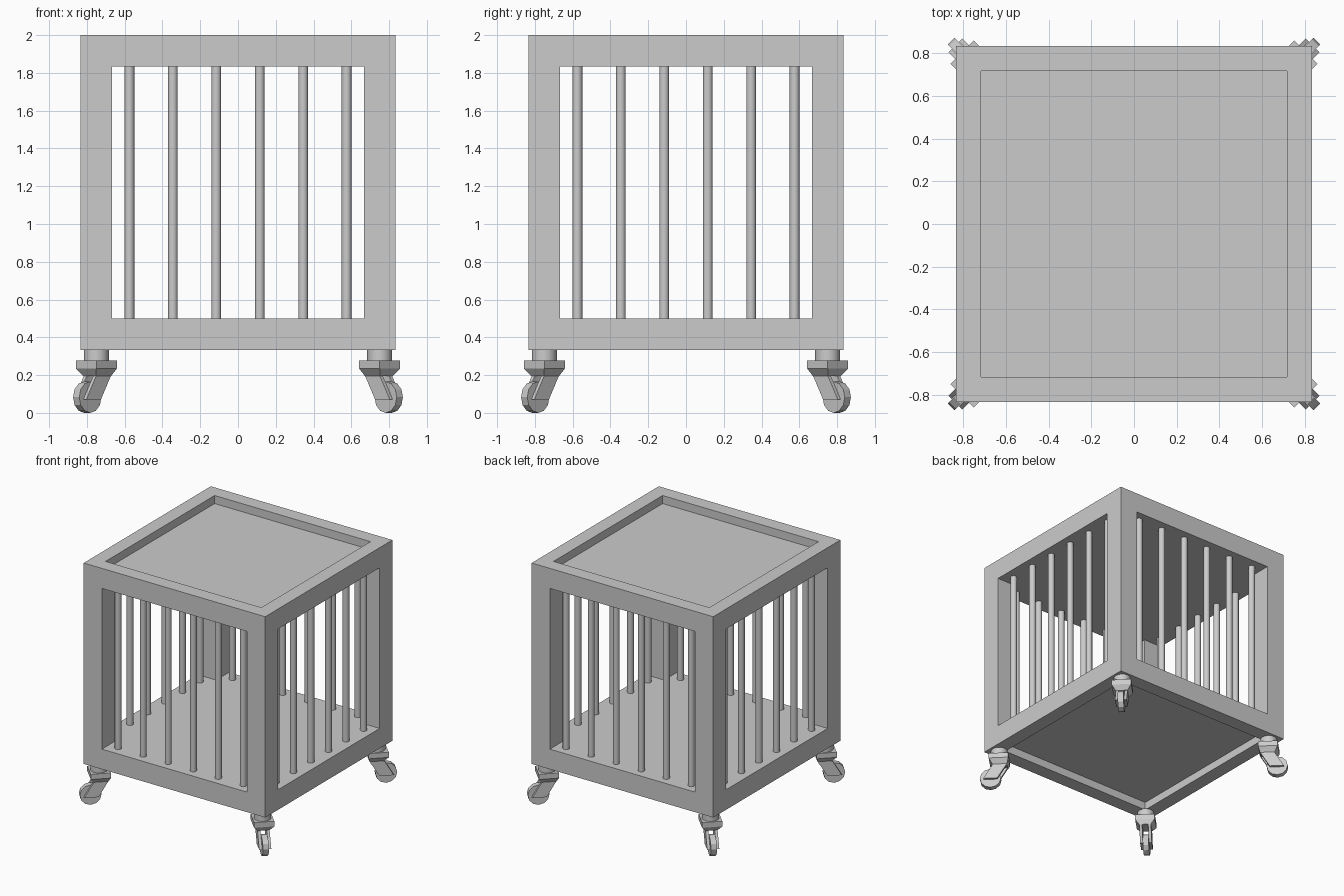
import bpy, bmesh
from math import radians, atan2
from mathutils import Matrix, Vector

if "Cube" in bpy.data.objects:
    bpy.data.objects.remove(bpy.data.objects["Cube"])

H = 5 / 6        # half width of the cage
T = 1 / 6        # frame thickness
Z0 = 1 / 3       # underside of the cage


def finish(name, bm, smooth=False):
    bmesh.ops.recalc_face_normals(bm, faces=bm.faces[:])
    me = bpy.data.meshes.new(name)
    bm.to_mesh(me)
    bm.free()
    ob = bpy.data.objects.new(name, me)
    bpy.context.collection.objects.link(ob)
    if smooth:
        bpy.ops.object.select_all(action='DESELECT')
        ob.select_set(True)
        bpy.context.view_layer.objects.active = ob
        bpy.ops.object.shade_smooth_by_angle(angle=radians(40))
    return ob


def box(bm, lo, hi):
    lo, hi = Vector(lo), Vector(hi)
    m = Matrix.Translation((lo + hi) / 2) @ Matrix.Diagonal((*(hi - lo), 1))
    bmesh.ops.create_cube(bm, size=1, matrix=m)


def cylinder(bm, r, depth, centre, sides, rot=Matrix.Identity(4)):
    bmesh.ops.create_cone(bm, cap_ends=True, segments=sides, radius1=r, radius2=r,
                          depth=depth, matrix=Matrix.Translation(centre) @ rot)


def loft(bm, rings):
    """Join equal-length point rings into one closed solid."""
    vs = [[bm.verts.new(p) for p in ring] for ring in rings]
    n = len(vs[0])
    for a, b in zip(vs, vs[1:]):
        for i in range(n):
            bm.faces.new((a[i], a[(i + 1) % n], b[(i + 1) % n], b[i]))
    bm.faces.new(vs[0])
    bm.faces.new(vs[-1])


def rect(u0, u1, v0, v1, z):
    return [(u0, v0, z), (u1, v0, z), (u1, v1, z), (u0, v1, z)]


# Floor and roof: slabs with a shallow recess on the outer face
def slab(name, z, side):
    bm = bmesh.new()
    box(bm, (-H, -H, z), (H, H, z + T))
    bm.normal_update()
    face = [f for f in bm.faces if f.normal.z * side > 0.9]
    bmesh.ops.inset_region(bm, faces=face, thickness=T)
    rim = bmesh.ops.extrude_face_region(bm, geom=face)
    verts = [g for g in rim['geom'] if isinstance(g, bmesh.types.BMVert)]
    bmesh.ops.translate(bm, verts=verts, vec=(0, 0, -side * 0.067))
    bmesh.ops.delete(bm, geom=face, context='FACES')
    finish(name, bm)


slab("floor_frame", Z0, -1)
slab("roof_frame", 2 - T, 1)

# Corner posts
corners = [(sx, sy) for sx in (-1, 1) for sy in (-1, 1)]
bm = bmesh.new()
for sx, sy in corners:
    c = H - T / 2
    box(bm, (sx * c - T / 2, sy * c - T / 2, Z0 + T),
        (sx * c + T / 2, sy * c + T / 2, 2 - T))
finish("corner_posts", bm)

# Six round bars on each side
bm = bmesh.new()
for i in range(6):
    p = -0.575 + i * 0.23
    for s in (-0.75, 0.75):
        for x, y in ((p, s), (s, p)):
            cylinder(bm, 0.026, 2 - Z0 - 2 * T, (x, y, 1 + Z0 / 2), 12)
finish("bars", bm, True)

# Casters, each trailing diagonally outward (local +x)
for n, (sx, sy) in enumerate(corners, 1):
    place = Matrix.Translation((sx * 0.75, sy * 0.75, 0)) @ Matrix.Rotation(atan2(sy, sx), 4, 'Z')

    bm = bmesh.new()
    cylinder(bm, 0.066, 0.06, (0, 0, 0.306), 16)
    finish(f"caster_stem_{n}", bm, True).matrix_world = place

    # Fork: tapered head with two slanted side plates
    bm = bmesh.new()
    loft(bm, [rect(-0.077, 0.077, -0.077, 0.077, 0.278),
              rect(-0.077, 0.077, -0.077, 0.077, 0.235),
              rect(-0.064, 0.05, -0.046, 0.046, 0.195)])
    for s in (-1, 1):
        loft(bm, [rect(-0.064, 0.047, s * 0.024, s * 0.046, 0.197),
                  rect(0.012, 0.122, s * 0.024, s * 0.046, 0.07)])
    finish(f"caster_fork_{n}", bm).matrix_world = place

    bm = bmesh.new()
    cylinder(bm, 0.083, 0.046, (0.068, 0, 0.083), 12, Matrix.Rotation(radians(90), 4, 'X'))
    finish(f"caster_wheel_{n}", bm).matrix_world = place
